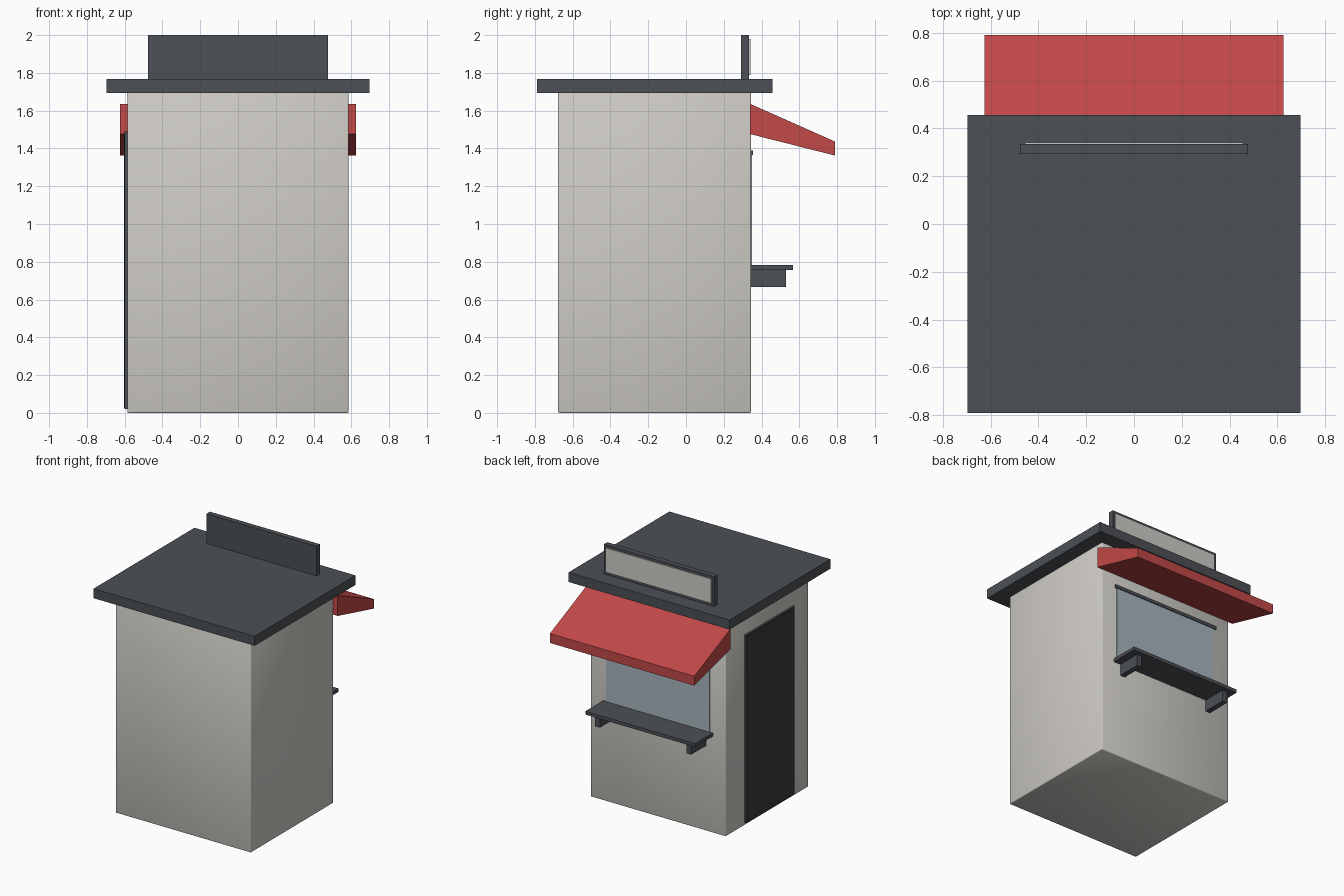
import bpy, bmesh

if "Cube" in bpy.data.objects:
    bpy.data.objects.remove(bpy.data.objects["Cube"])


def material(name, rgb):
    m = bpy.data.materials.new(name)
    m.diffuse_color = (*rgb, 1)
    m.use_nodes = True
    m.node_tree.nodes["Principled BSDF"].inputs["Base Color"].default_value = m.diffuse_color
    return m


CREAM = material("warm_white_wall", (0.63, 0.61, 0.57))
SLATE = material("slate_grey_trim", (0.072, 0.080, 0.090))
DARK = material("dark_door", (0.040, 0.043, 0.047))
RED = material("red_awning", (0.54, 0.065, 0.065))
GLASS = material("blue_grey_glass", (0.38, 0.46, 0.51))
WHITE = material("white_sign_panel", (0.63, 0.61, 0.58))


def extrude_x(name, profile, x0, x1, mat):
    """Solid with a y-z profile swept along x."""
    bm = bmesh.new()
    face = bm.faces.new([bm.verts.new((x0, y, z)) for y, z in profile])
    new = bmesh.ops.extrude_face_region(bm, geom=[face])["geom"]
    bmesh.ops.translate(bm, vec=(x1 - x0, 0, 0),
                        verts=[v for v in new if isinstance(v, bmesh.types.BMVert)])
    bmesh.ops.recalc_face_normals(bm, faces=bm.faces)
    me = bpy.data.meshes.new(name)
    bm.to_mesh(me)
    bm.free()
    me.materials.append(mat)
    ob = bpy.data.objects.new(name, me)
    bpy.context.collection.objects.link(ob)
    return ob


def box(name, x, y, z, mat):
    (y0, y1), (z0, z1) = y, z
    return extrude_x(name, [(y0, z0), (y1, z0), (y1, z1), (y0, z1)], *x, mat)


FRONT = 0.344  # serving wall

# Walls with softly rounded edges
walls = box("walls", (-0.585, 0.585), (-0.677, FRONT), (0, 1.70), CREAM)
bevel = walls.modifiers.new("soft_edges", 'BEVEL')
bevel.width, bevel.segments = 0.006, 2
for p in walls.data.polygons:
    p.use_smooth = True

# Flat overhanging roof
box("roof", (-0.697, 0.697), (-0.79, 0.457), (1.693, 1.768), SLATE)

# Blank sign board with light panel
box("sign_board", (-0.477, 0.477), (0.292, 0.334), (1.76, 2.0), SLATE)
box("sign_panel", (-0.457, 0.457), (0.333, 0.342), (1.79, 1.98), WHITE)

# Solid sloping awning
extrude_x("awning", [(FRONT - 0.004, 1.636), (FRONT - 0.004, 1.476),
                     (0.79, 1.362), (0.79, 1.436)], -0.625, 0.625, RED)

# Serving window and its head rail
box("window_glass", (-0.45, 0.45), (FRONT - 0.004, 0.349), (0.77, 1.37), GLASS)
box("window_head_rail", (-0.465, 0.465), (FRONT - 0.004, 0.355), (1.365, 1.39), SLATE)

# Counter on two brackets
box("counter", (-0.475, 0.475), (FRONT - 0.004, 0.566), (0.756, 0.782), SLATE)
for side, x in (("left", (-0.415, -0.375)), ("right", (0.375, 0.415))):
    box("counter_bracket_" + side, x, (FRONT - 0.004, 0.53), (0.666, 0.758), SLATE)

# Side door: thin frame and dark leaf
box("door_frame", (-0.600, -0.580), (-0.487, 0.113), (0.02, 1.49), SLATE)
box("door_leaf", (-0.604, -0.598), (-0.477, 0.106), (0.025, 1.482), DARK)
